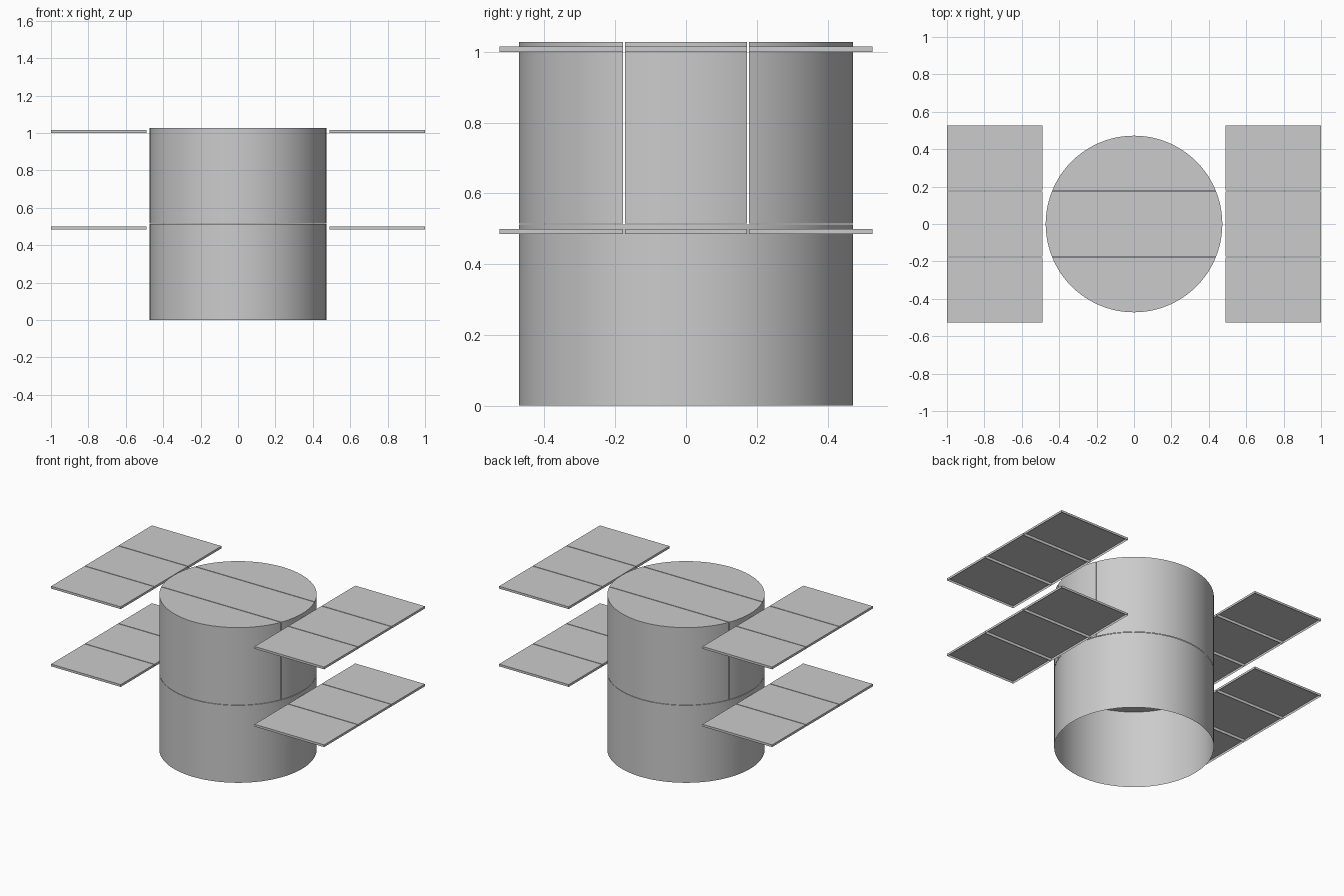
import bpy, bmesh, math

if "Cube" in bpy.data.objects:
    bpy.data.objects.remove(bpy.data.objects["Cube"])

RADIUS = 0.472      # drum radius
GAP = 0.005         # joint width between pieces
PITCH = 0.515       # height of one storey
CUT = 0.1755        # y position of the two joints
HALF = 0.527        # half length of a panel row

grey = bpy.data.materials.new("light grey")
grey.diffuse_color = (0.6, 0.6, 0.6, 1)
grey.use_nodes = True
grey.node_tree.nodes["Principled BSDF"].inputs["Base Color"].default_value = grey.diffuse_color


def open_prism(name, outline, z0, z1):
    """Shell with a lid and side walls, open underneath."""
    bm = bmesh.new()
    low = [bm.verts.new((x, y, z0)) for x, y in outline]
    top = [bm.verts.new((x, y, z1)) for x, y in outline]
    n = len(outline)
    for i in range(n):
        j = (i + 1) % n
        bm.faces.new((low[i], low[j], top[j], top[i]))
    bm.faces.new(top)
    for f in bm.faces:
        f.smooth = True
    mesh = bpy.data.meshes.new(name)
    bm.to_mesh(mesh)
    bm.free()
    mesh.set_sharp_from_angle(angle=math.radians(30))
    mesh.materials.append(grey)
    obj = bpy.data.objects.new(name, mesh)
    bpy.context.collection.objects.link(obj)
    return obj


def disc_slice(y0, y1, steps=32):
    """Counter-clockwise outline of the part of the disc between y0 and y1."""
    a0, a1 = (math.asin(max(-1, min(1, y / RADIUS))) for y in (y0, y1))
    right = [(RADIUS * math.cos(a), RADIUS * math.sin(a))
             for a in (a0 + (a1 - a0) * i / steps for i in range(steps + 1))]
    left = [(-x, y) for x, y in reversed(right) if x > 1e-5]
    return right + left


# Joint limits of the three rows, front to back
bands = [(-HALF, -CUT - GAP / 2), (-CUT + GAP / 2, CUT - GAP / 2), (CUT + GAP / 2, HALF)]
rows = ("front", "middle", "back")

# Lower drum, one piece
open_prism("lower_drum", disc_slice(-RADIUS, RADIUS, 48), 0, PITCH - 0.0025)

# Upper drum, cut into three slices
for row, (y0, y1) in zip(rows, bands):
    open_prism("upper_drum_" + row, disc_slice(y0, y1), PITCH, 2 * PITCH - 0.0025)

# Side panels: two levels, two sides, three thin trays each
for level, z in (("lower", 0.485), ("upper", 0.485 + PITCH)):
    for side, x0, x1 in (("left", -1.0, -0.49), ("right", 0.49, 1.0)):
        for row, (y0, y1) in zip(rows, bands):
            open_prism(f"{level}_{side}_panel_{row}",
                       [(x0, y0), (x1, y0), (x1, y1), (x0, y1)], z, z + 0.015)
